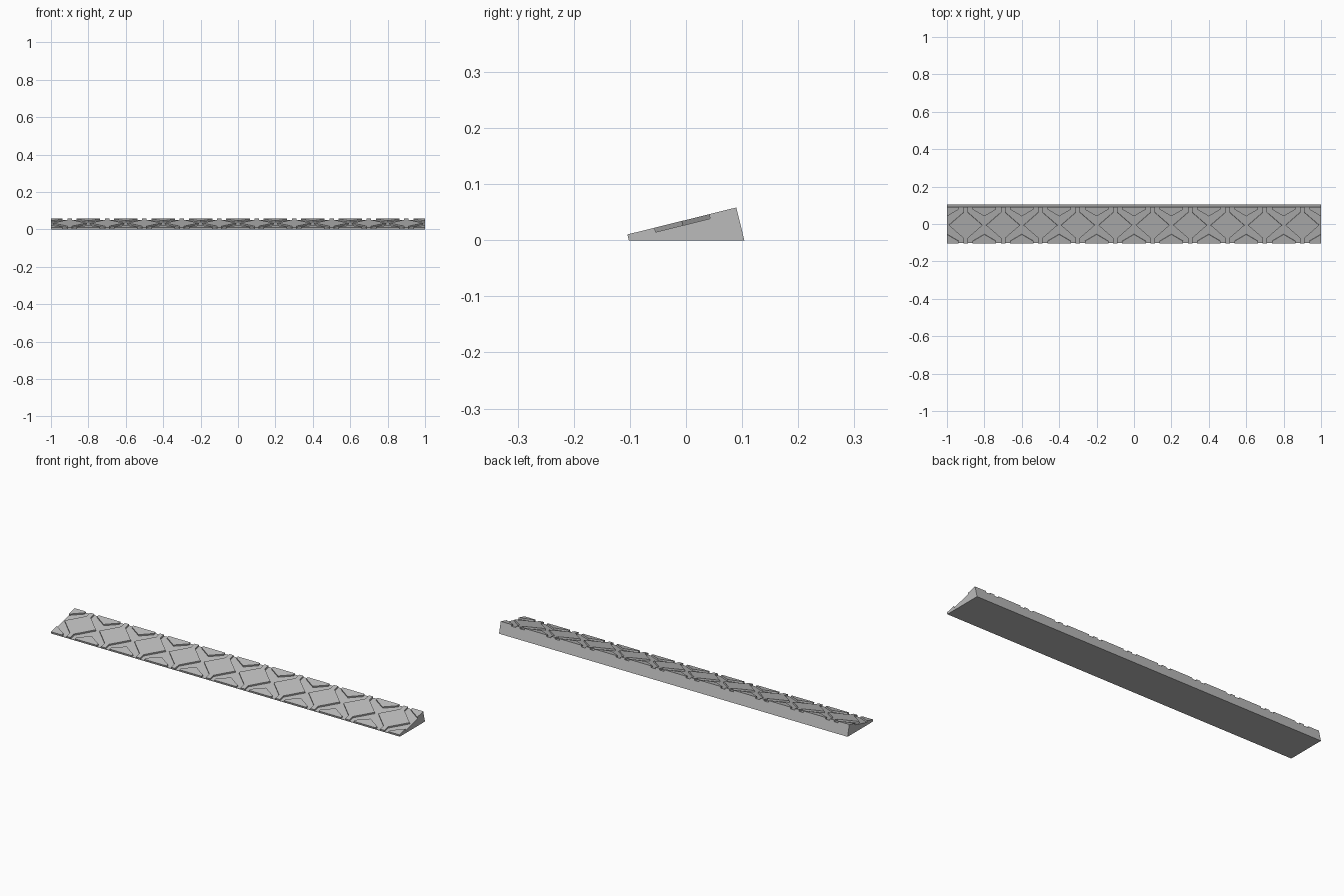
import bpy, bmesh
from mathutils import Vector

if "Cube" in bpy.data.objects:
    bpy.data.objects.remove(bpy.data.objects["Cube"])

grey = bpy.data.materials.new("rubber_grey")
grey.diffuse_color = (0.5, 0.5, 0.5, 1)
grey.use_nodes = True
grey.node_tree.nodes["Principled BSDF"].inputs["Base Color"].default_value = grey.diffuse_color

# Sloped tread plane: front and back top edges, its direction and its normal
FRONT, BACK = Vector((0, -0.1044, 0.0104)), Vector((0, 0.0896, 0.0584))
ALONG = (BACK - FRONT).normalized()
NORMAL = Vector((0, -ALONG.z, ALONG.y))
MID = (FRONT + BACK) / 2
HALF = (BACK - FRONT).length / 2
DEPTH = 0.008


def prism(bm, bottom, top):
    """Closed solid between two matching outlines."""
    a = [bm.verts.new(p) for p in bottom]
    b = [bm.verts.new(p) for p in top]
    n = len(a)
    bm.faces.new(a[::-1])
    bm.faces.new(b)
    for i in range(n):
        bm.faces.new((a[i], a[(i + 1) % n], b[(i + 1) % n], b[i]))


def raised(bm, outline):
    """Tread block from an outline of (x, distance up the slope)."""
    pts = [MID + Vector((x, 0, 0)) + ALONG * s for x, s in outline]
    prism(bm, [p - NORMAL * DEPTH for p in pts], pts)


def finish(name, bm):
    bmesh.ops.remove_doubles(bm, verts=bm.verts, dist=1e-5)
    bmesh.ops.recalc_face_normals(bm, faces=bm.faces)
    me = bpy.data.meshes.new(name)
    bm.to_mesh(me)
    bm.free()
    me.materials.append(grey)
    bpy.context.collection.objects.link(bpy.data.objects.new(name, me))


# Wedge body, whose slope is the groove floor
bm = bmesh.new()
profile = [Vector((0, -0.1019, 0)), Vector((0, 0.104, 0)),
           BACK - NORMAL * DEPTH, FRONT - NORMAL * DEPTH]
prism(bm, [p + Vector((-1, 0, 0)) for p in profile],
      [p + Vector((1, 0, 0)) for p in profile])
finish("wedge_body", bm)

# Diamond blocks with a narrow stem to each long edge
bm = bmesh.new()
quarter = [(0.09, 0), (0.012, 0.07), (0.012, HALF)]
outline = (quarter + [(-x, s) for x, s in quarter[::-1]]
           + [(-x, -s) for x, s in quarter[1:]]
           + [(x, -s) for x, s in quarter[:0:-1]])
for i in range(10):
    raised(bm, [(-0.9 + 0.2 * i + x, s) for x, s in outline])
finish("diamond_treads", bm)

# Pointed edge blocks between the stems, halved at both ends
bm = bmesh.new()
for i in range(11):
    c = -1 + 0.2 * i
    lo, hi = (0 if i == 0 else -0.063), (0 if i == 10 else 0.063)
    pad = [(lo, HALF), (lo, 0.088), (0, 0.05), (hi, 0.088), (hi, HALF)]
    if i == 0:
        pad = pad[2:] + [(0, HALF)]
    if i == 10:
        pad = pad[:3] + [(0, HALF)]
    for side in (1, -1):
        raised(bm, [(c + x, side * s) for x, s in pad])
finish("edge_treads", bm)
